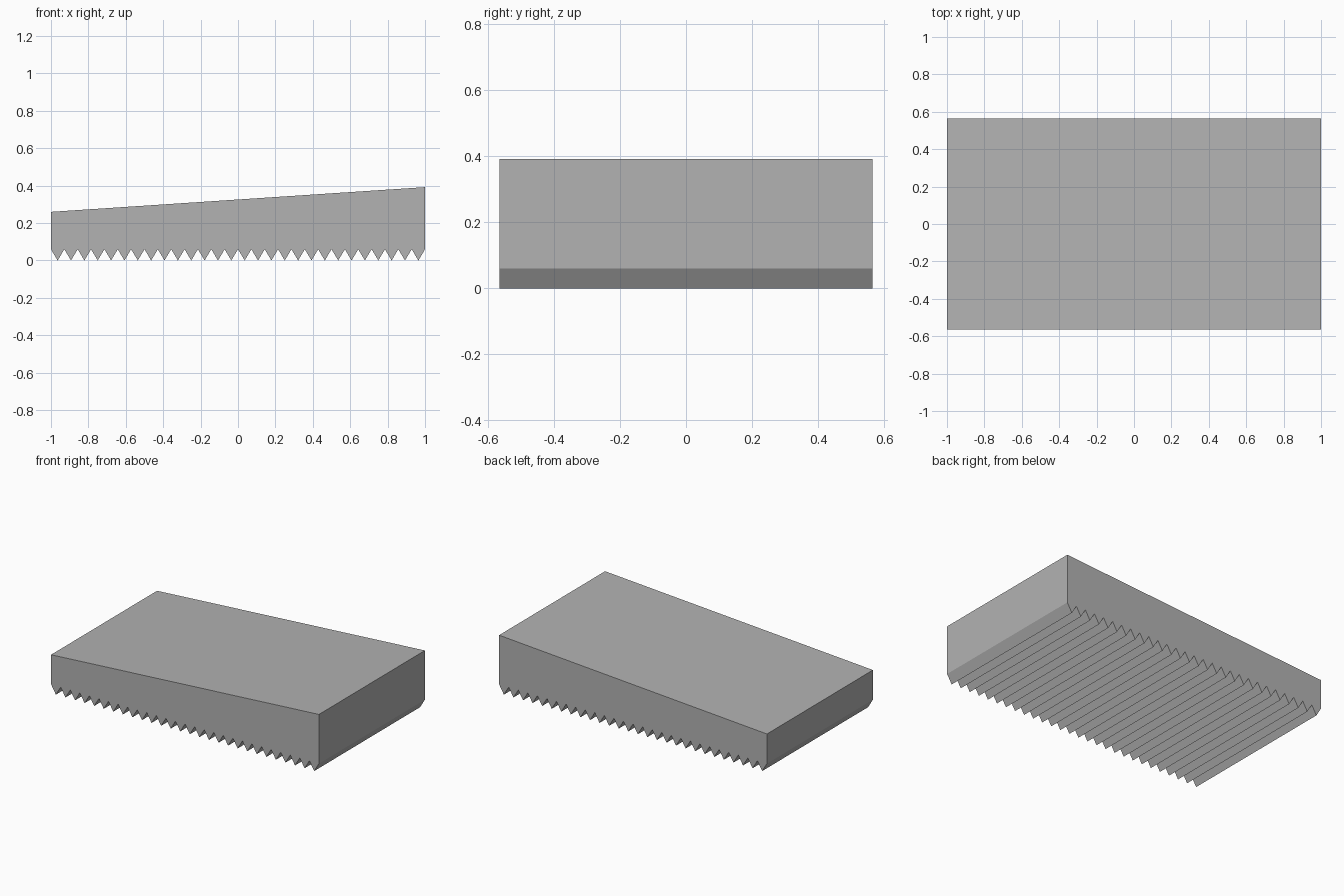
import bpy
import bmesh

cube = bpy.data.objects.get("Cube")
if cube:
    bpy.data.objects.remove(cube, do_unlink=True)

TEETH = 28
HALF_DEPTH = 0.565
ROOT_Z = 0.06
LOW_TOP, HIGH_TOP = 0.26, 0.392

# Plain grey material
grey = bpy.data.materials.new("plain grey")
grey.use_nodes = True
colour = (0.45, 0.45, 0.45, 1)
grey.diffuse_color = colour
grey.node_tree.nodes["Principled BSDF"].inputs["Base Color"].default_value = colour

# Side profile: sawtooth underside, then the sloping top
pitch = 2 / TEETH
profile = [(-1 + i * pitch / 2, 0 if i % 2 else ROOT_Z) for i in range(2 * TEETH + 1)]
profile += [(1, HIGH_TOP), (-1, LOW_TOP)]

# Extrude the profile from front to back
bm = bmesh.new()
front = bm.faces.new([bm.verts.new((x, -HALF_DEPTH, z)) for x, z in profile])
result = bmesh.ops.extrude_face_region(bm, geom=[front], use_keep_orig=True)
back_verts = [v for v in result["geom"] if isinstance(v, bmesh.types.BMVert)]
bmesh.ops.translate(bm, verts=back_verts, vec=(0, 2 * HALF_DEPTH, 0))
bmesh.ops.recalc_face_normals(bm, faces=bm.faces)

mesh = bpy.data.meshes.new("serrated_wedge")
bm.to_mesh(mesh)
bm.free()
mesh.materials.append(grey)
wedge = bpy.data.objects.new("serrated_wedge", mesh)
bpy.context.collection.objects.link(wedge)
